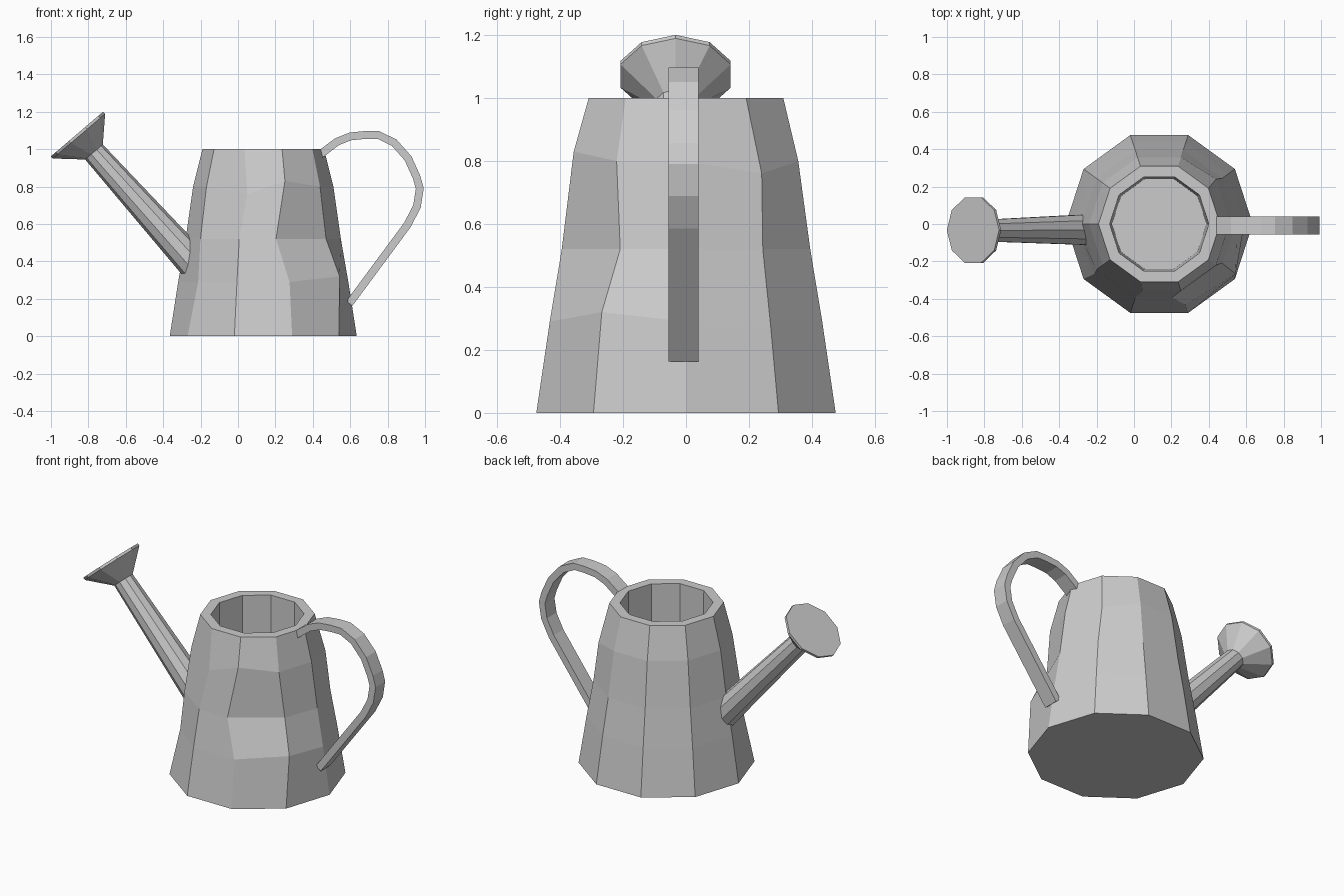
import bpy, math
from mathutils import Vector

if "Cube" in bpy.data.objects:
    bpy.data.objects.remove(bpy.data.objects["Cube"])

N = 10  # all round parts are ten-sided


def make(name, verts, faces):
    me = bpy.data.meshes.new(name)
    me.from_pydata([tuple(v) for v in verts], [], faces)
    me.update()
    ob = bpy.data.objects.new(name, me)
    bpy.context.collection.objects.link(ob)
    return ob


def ring(c, r, u, v):
    c, u, v = Vector(c), Vector(u).normalized(), Vector(v).normalized()
    return [c + r * (math.cos(2 * math.pi * i / N) * u + math.sin(2 * math.pi * i / N) * v)
            for i in range(N)]


def loft(name, rings):
    n = len(rings[0])
    verts = [p for r in rings for p in r]
    faces = [(k * n + i, k * n + (i + 1) % n, (k + 1) * n + (i + 1) % n, (k + 1) * n + i)
             for k in range(len(rings) - 1) for i in range(n)]
    faces.append(tuple(reversed(range(n))))
    faces.append(tuple(range(len(verts) - n, len(verts))))
    return make(name, verts, faces)


# Can body: tapered outside, flat rim, open inside down to a floor
profile = [(0.5, 0), (0.455, 0.29), (0.415, 0.52), (0.375, 0.8),
           (0.325, 1.0), (0.265, 1.0), (0.253, 0.1)]
body_rings = [ring((0.135, 0, z), r, (1, 0, 0), (0, 1, 0)) for r, z in profile]
# hand-shaped dents: (ring, column) -> x, y, z shift
dents = {(1, 9): (0.04, 0, 0.03), (2, 9): (0, 0.035, 0), (2, 8): (-0.06, 0, 0),
         (3, 7): (0.03, 0, -0.04), (1, 6): (0.02, 0, 0), (3, 8): (0, 0, 0.03),
         (3, 1): (0, 0.02, -0.04)}
for (k, i), d in dents.items():
    body_rings[k][i] += Vector(d)
loft("can_body", body_rings)

# Spout tube flaring into the sprinkler rose
u, v = (0.76, 0, 0.65), (0, -1, 0)
spout = loft("spout", [ring((-0.22, -0.03, 0.37), 0.087, u, v),
                       ring((-0.77, -0.035, 0.985), 0.062, u, v)])
rose = loft("sprinkler_rose", [ring((-0.77, -0.035, 0.985), 0.062, u, v),
                               ring((-0.85, -0.033, 1.07), 0.184, u, v),
                               ring((-0.861, -0.033, 1.081), 0.184, u, v)])

# Handle: flat strip swept along a centre line in the xz plane
path = [Vector(p) for p in [(0.43, 0.965), (0.53, 1.04), (0.60, 1.068), (0.68, 1.076),
                            (0.75, 1.076), (0.835, 1.035), (0.91, 0.95), (0.955, 0.85),
                            (0.972, 0.79), (0.957, 0.695), (0.907, 0.597), (0.595, 0.175)]]
sections = []
for i, p in enumerate(path):
    a = (p - path[max(i - 1, 0)]).normalized()
    b = (path[min(i + 1, len(path) - 1)] - p).normalized()
    t = (a + b).normalized()
    n = Vector((-t.y, t.x)) * 0.021
    sections.append([Vector((p.x + s * n.x, y, p.y + s * n.y))
                     for s, y in ((1, -0.055), (1, 0.04), (-1, 0.04), (-1, -0.055))])
handle = loft("handle", sections)

# Consistent outward normals
import bmesh
for ob in list(bpy.context.collection.objects):
    bm = bmesh.new()
    bm.from_mesh(ob.data)
    bmesh.ops.recalc_face_normals(bm, faces=bm.faces)
    bm.to_mesh(ob.data)
    bm.free()
